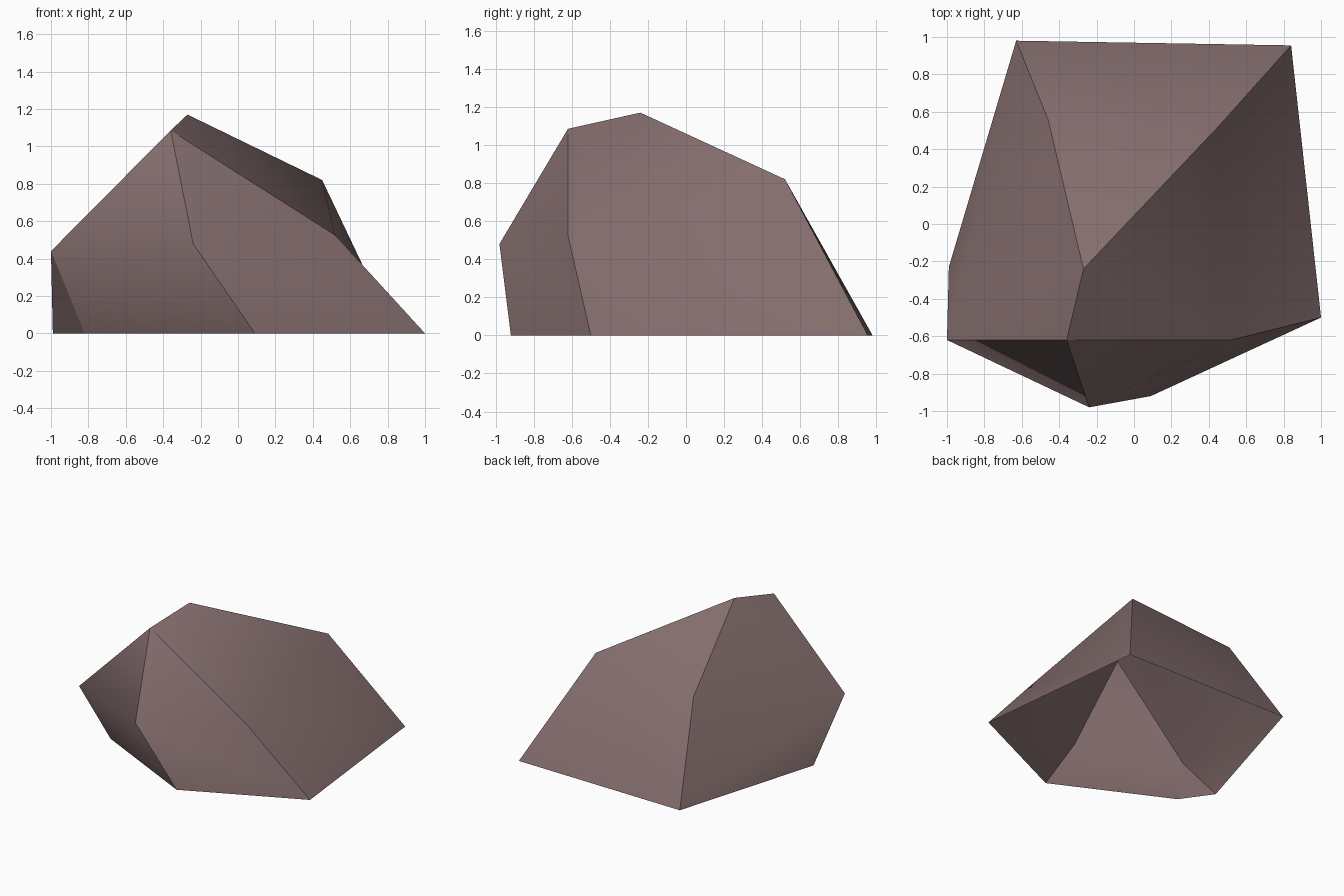
import bpy, bmesh

if "Cube" in bpy.data.objects:
    bpy.data.objects.remove(bpy.data.objects["Cube"])

# Rock corners: ground ring, middle band, crown
corners = {
    "A": (-0.63, 0.98, 0), "B": (0.84, 0.955, 0), "C": (1.0, -0.50, 0),
    "D": (0.09, -0.92, 0), "L": (-0.82, -0.47, 0), "M": (-0.99, -0.23, 0),
    "H": (-1.0, -0.62, 0.44), "E": (-0.24, -0.98, 0.48),
    "I": (0.52, -0.62, 0.525), "J": (0.45, 0.52, 0.82),
    "K": (-0.46, 0.56, 0.72),
    "F": (-0.36, -0.62, 1.085), "G": (-0.27, -0.24, 1.17),
}

# Sides of the rock; each is smooth within and has crisp borders
sides = [
    ["FGH", "GKH", "KAH", "AMH"],    # left
    ["GJK", "JAK", "JBA"],           # back
    ["FIG", "IJG", "IBJ", "ICB"],    # right
    ["FEI", "ECI", "EDC"],           # front right
    ["FHE", "HDE", "HLD"],           # front left
    ["HML"],                         # small undercut
]

# Open-bottomed shell
bm = bmesh.new()
verts = {k: bm.verts.new(c) for k, c in corners.items()}
side_of = {}
for n, side in enumerate(sides):
    for names in side:
        f = bm.faces.new([verts[k] for k in names])
        f.smooth = True
        side_of[f] = n
bmesh.ops.recalc_face_normals(bm, faces=bm.faces[:])
for e in bm.edges:
    e.smooth = len({side_of[f] for f in e.link_faces}) == 1

mesh = bpy.data.meshes.new("rock")
bm.to_mesh(mesh)
bm.free()
rock = bpy.data.objects.new("rock", mesh)
bpy.context.collection.objects.link(rock)

# Single stone colour
stone = bpy.data.materials.new("brown stone")
stone.diffuse_color = (0.235, 0.155, 0.155, 1)
stone.use_nodes = True
stone.node_tree.nodes["Principled BSDF"].inputs["Base Color"].default_value = stone.diffuse_color
mesh.materials.append(stone)
